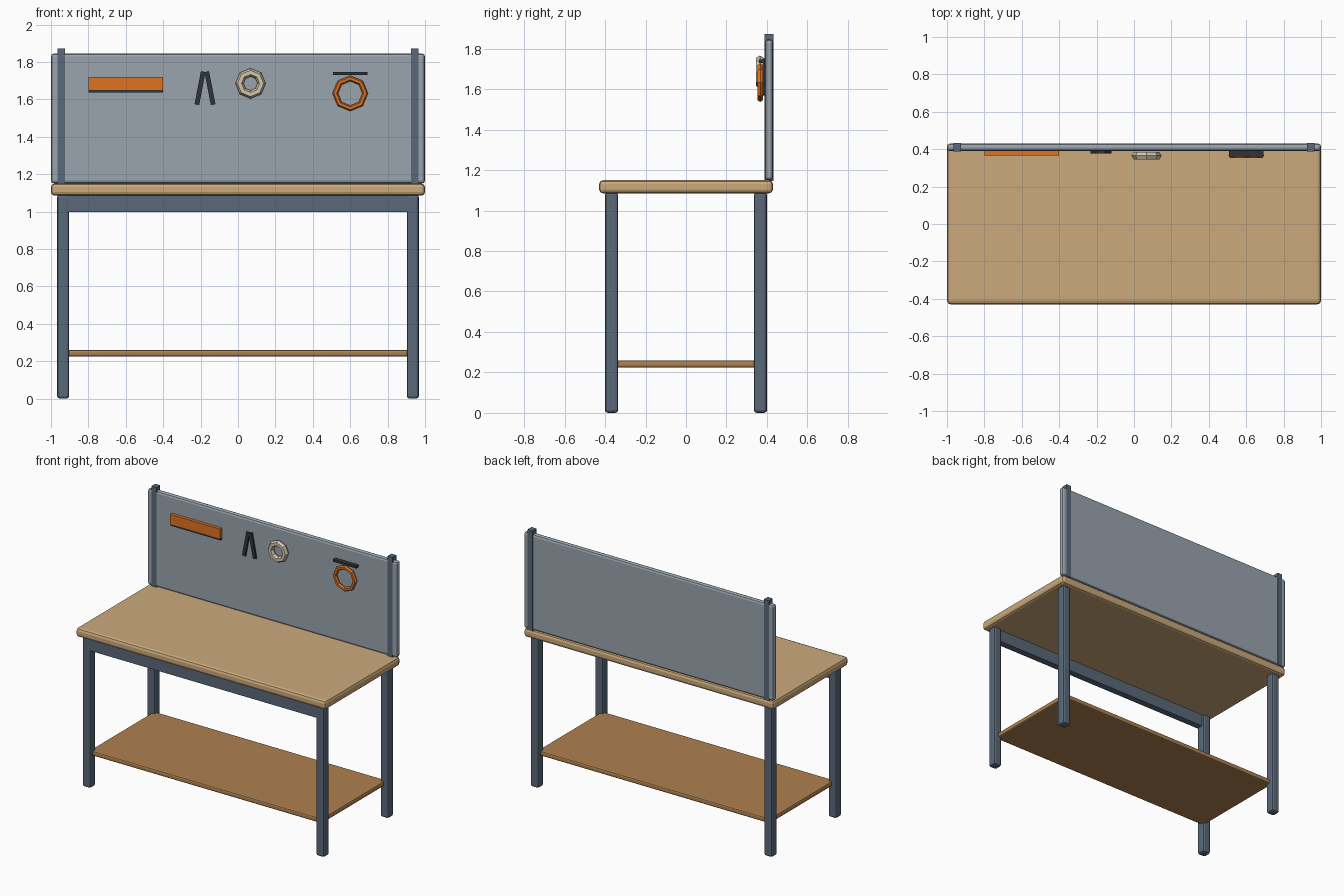
import bpy
from math import radians, pi

if "Cube" in bpy.data.objects:
    bpy.data.objects.remove(bpy.data.objects["Cube"])


def material(name, rgb):
    m = bpy.data.materials.new(name)
    m.diffuse_color = (*rgb, 1)
    m.use_nodes = True
    m.node_tree.nodes["Principled BSDF"].inputs["Base Color"].default_value = m.diffuse_color
    return m


WOOD = material("light_wood", (0.60, 0.40, 0.20))
SHELF = material("shelf_wood", (0.42, 0.22, 0.08))
STEEL = material("steel", (0.10, 0.14, 0.19))
PANEL = material("panel_grey", (0.32, 0.37, 0.42))
ORANGE = material("orange", (0.75, 0.17, 0.015))
DARK = material("dark_metal", (0.03, 0.036, 0.044))
CREAM = material("cream", (0.65, 0.56, 0.40))


def box(name, mat, x, y, z, bevel=0, tilt=0):
    """Box from (min, max) ranges, optionally bevelled and tilted about y."""
    loc = [(a + b) / 2 for a, b in (x, y, z)]
    bpy.ops.mesh.primitive_cube_add(size=1, location=loc)
    o = bpy.context.object
    o.name = name
    o.scale = [b - a for a, b in (x, y, z)]
    bpy.ops.object.transform_apply(location=False, rotation=False, scale=True)
    o.rotation_euler.y = radians(tilt)
    o.data.materials.append(mat)
    if bevel:
        mod = o.modifiers.new("bevel", "BEVEL")
        mod.width = bevel
        mod.segments = 2
    return o


def ring(name, mat, loc, major, minor):
    """Low-poly ring facing the front."""
    bpy.ops.mesh.primitive_torus_add(
        location=loc, rotation=(pi / 2, 0, 0), major_radius=major,
        minor_radius=minor, major_segments=8, minor_segments=6)
    o = bpy.context.object
    o.name = name
    o.data.materials.append(mat)


# Bench top, lower shelf and front rail
box("bench_top", WOOD, (-1, 1), (-0.43, 0.43), (1.085, 1.15), 0.02)
box("lower_shelf", SHELF, (-0.93, 0.93), (-0.37, 0.37), (0.225, 0.26), 0.01)
box("front_rail", STEEL, (-0.92, 0.92), (-0.398, -0.35), (0.997, 1.085))

# Legs and back posts
for s, side in ((-1, "left"), (1, "right")):
    for t, end in ((-1, "front"), (1, "back")):
        cx, cy = 0.935 * s, 0.368 * t
        box(f"{end}_{side}_leg", STEEL, (cx - 0.0325, cx + 0.0325),
            (cy - 0.0325, cy + 0.0325), (0, 1.09), 0.014)
    px = 0.945 * s
    box(f"{side}_post", STEEL, (px - 0.02, px + 0.02), (0.387, 0.432), (1.145, 1.872))

# Back panel
box("back_panel", PANEL, (-1, 1), (0.39, 0.43), (1.15, 1.845), 0.016)

# Saw: orange body with dark lower edge
box("saw_body", ORANGE, (-0.8, -0.4), (0.367, 0.392), (1.65, 1.72))
box("saw_edge", DARK, (-0.8, -0.4), (0.37, 0.392), (1.637, 1.65))

# Pliers
for cx, tilt, side in ((-0.203, 11, "left"), (-0.15, -11, "right")):
    box(f"pliers_{side}_arm", DARK, (cx - 0.0125, cx + 0.0125),
        (0.377, 0.393), (1.57, 1.75), tilt=tilt)

# Tape roll, cable coil and its hanger
ring("tape_roll", CREAM, (0.067, 0.365, 1.685), 0.059, 0.022)
ring("cable_coil", ORANGE, (0.6, 0.367, 1.632), 0.08, 0.015)
box("coil_hanger", DARK, (0.507, 0.693), (0.36, 0.393), (1.73, 1.746))
